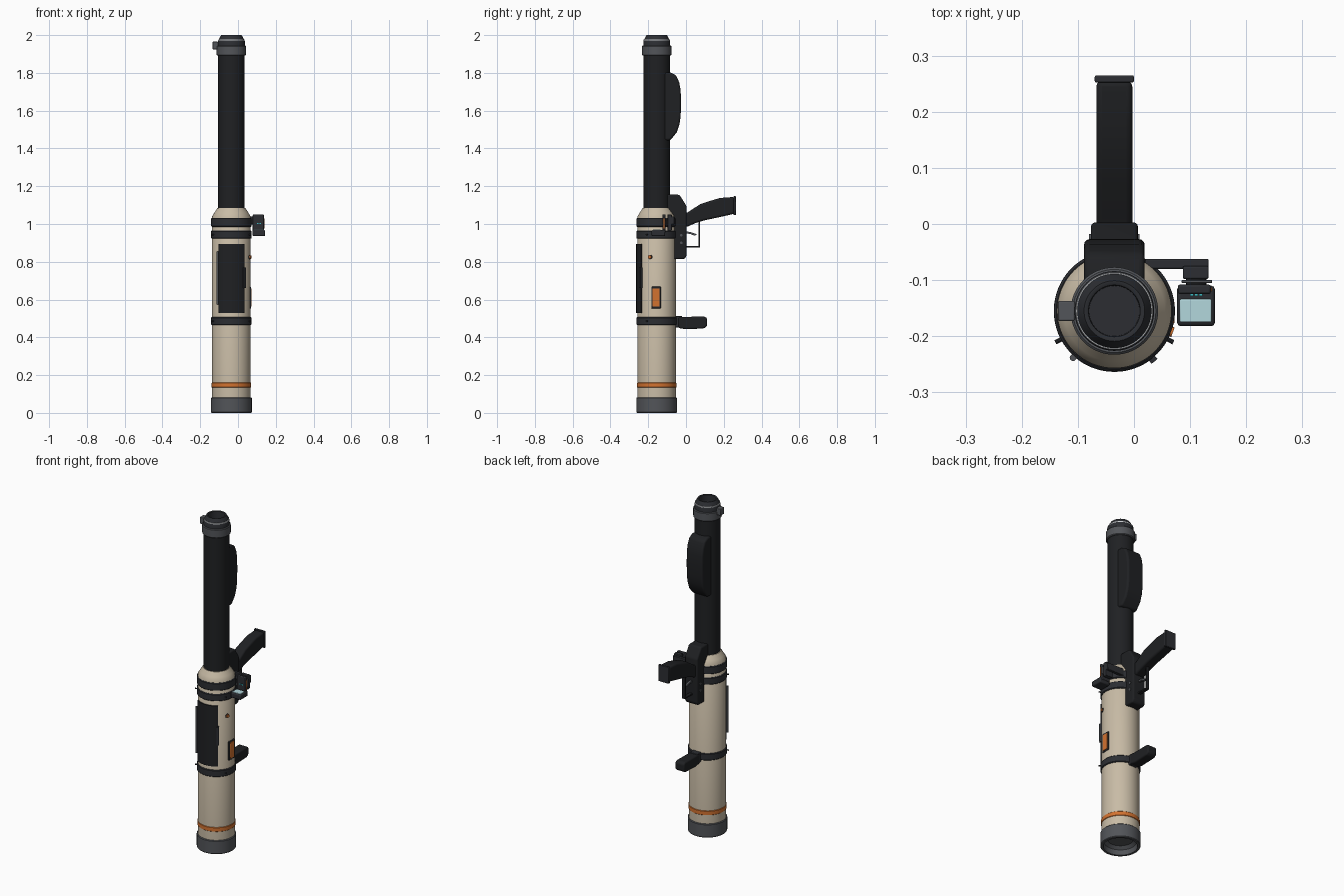
import bpy, bmesh
from math import sin, cos, pi, radians

if "Cube" in bpy.data.objects:
    bpy.data.objects.remove(bpy.data.objects["Cube"])

CX, CY = -0.035, -0.155      # tube axis


def mat(name, r, g, b):
    m = bpy.data.materials.new(name)
    m.diffuse_color = (r, g, b, 1)
    m.use_nodes = True
    m.node_tree.nodes["Principled BSDF"].inputs["Base Color"].default_value = m.diffuse_color
    return m


BEIGE = mat("beige", 0.58, 0.50, 0.38)
BLACK = mat("black", 0.014, 0.015, 0.017)
DARK = mat("dark", 0.025, 0.027, 0.032)
GREY = mat("grey", 0.085, 0.09, 0.1)
LIGHT = mat("light", 0.6, 0.62, 0.64)
ORANGE = mat("orange", 0.65, 0.17, 0.03)
GLASS = mat("glass", 0.45, 0.68, 0.72)
CYAN = mat("cyan", 0.05, 0.5, 0.55)


def make(name, verts, faces, material, bevel=0.0, segs=2):
    me = bpy.data.meshes.new(name)
    me.from_pydata(verts, [], faces)
    bm = bmesh.new()
    bm.from_mesh(me)
    bmesh.ops.remove_doubles(bm, verts=bm.verts, dist=1e-6)
    bmesh.ops.recalc_face_normals(bm, faces=bm.faces)
    bm.to_mesh(me)
    bm.free()
    me.materials.append(material)
    ob = bpy.data.objects.new(name, me)
    bpy.context.collection.objects.link(ob)
    bpy.ops.object.select_all(action='DESELECT')
    ob.select_set(True)
    bpy.context.view_layer.objects.active = ob
    bpy.ops.object.shade_smooth_by_angle(angle=radians(35))
    if bevel:
        b = ob.modifiers.new("bevel", 'BEVEL')
        b.width, b.segments, b.limit_method = bevel, segs, 'ANGLE'
    return ob


def lathe(name, prof, material, closed=False, n=64):
    """Turn (radius, z) points about the tube axis."""
    m = len(prof)
    verts = [(CX + r * cos(2 * pi * i / n), CY + r * sin(2 * pi * i / n), z)
             for i in range(n) for r, z in prof]
    faces = []
    for i in range(n):
        k = (i + 1) % n
        for j in range(m if closed else m - 1):
            l = (j + 1) % m
            f = [i * m + j, k * m + j, k * m + l, i * m + l]
            if prof[j][0] == 0:
                f = f[1:]
            elif prof[l][0] == 0:
                f = f[:3]
            faces.append(f)
    return make(name, verts, faces, material)


def ring(name, r0, r1, z0, z1, material, c=0.004):
    return lathe(name, [(r0, z0), (r1 - c, z0), (r1, z0 + c), (r1, z1 - c),
                        (r1 - c, z1), (r0, z1)], material, True)


def prism(name, poly, x0, x1, material, bevel=0.0, segs=2):
    """Extrude a (y, z) outline along x."""
    n = len(poly)
    verts = [(x, y, z) for x in (x0, x1) for y, z in poly]
    faces = [list(range(n)), list(range(n, 2 * n))]
    faces += [[i, (i + 1) % n, n + (i + 1) % n, n + i] for i in range(n)]
    return make(name, verts, faces, material, bevel, segs)


def box(name, x0, x1, y0, y1, z0, z1, material, bevel=0.003):
    return prism(name, [(y0, z0), (y1, z0), (y1, z1), (y0, z1)], x0, x1, material, bevel)


def patch(name, a0, a1, r0, r1, z0, z1, material, n=20):
    """Curved plate around the tube; angles in degrees from the front."""
    verts, faces = [], []
    for i in range(n + 1):
        a = radians(a0 + (a1 - a0) * i / n)
        verts += [(CX + r * sin(a), CY - r * cos(a), z)
                  for r, z in ((r0, z0), (r1, z0), (r1, z1), (r0, z1))]
    for i in range(n):
        faces += [[4 * i + j, 4 * i + 4 + j, 4 * i + 4 + (j + 1) % 4, 4 * i + (j + 1) % 4]
                  for j in range(4)]
    faces += [[0, 1, 2, 3], [4 * n + j for j in range(4)]]
    return make(name, verts, faces, material)


def rod(name, start, end, r, material, n=20):
    """Cylinder between two points."""
    from mathutils import Vector
    a, b = Vector(start), Vector(end)
    q = (b - a).to_track_quat('Z', 'Y')
    verts = [p + q @ Vector((r * cos(2 * pi * i / n), r * sin(2 * pi * i / n), 0))
             for p in (a, b) for i in range(n)]
    faces = [list(range(n)), list(range(n, 2 * n))]
    faces += [[i, (i + 1) % n, n + (i + 1) % n, n + i] for i in range(n)]
    return make(name, verts, faces, material)


def polar(a, r, z):
    return (CX + r * sin(radians(a)), CY - r * cos(radians(a)), z)


# main tube with hollow rear cap
lathe("rear_cap", [(0, 0.045), (0.07, 0.045), (0.088, 0.03), (0.092, 0), (0.105, 0),
                   (0.108, 0.004), (0.108, 0.078), (0.104, 0.082), (0, 0.082)], GREY)
lathe("main_tube", [(0, 0.08), (0.102, 0.08), (0.102, 1.04), (0.09, 1.06),
                    (0.074, 1.085), (0, 1.085)], BEIGE)
ring("orange_band", 0.095, 0.1045, 0.132, 0.162, ORANGE)
for i, (z0, z1) in enumerate([(0.465, 0.507), (0.922, 0.965), (0.985, 1.032)]):
    ring(f"clamp_band_{i}", 0.095, 0.1075, z0, z1, DARK)

# front barrel and muzzle
lathe("barrel", [(0, 1.07), (0.07, 1.07), (0.07, 1.9), (0, 1.9)], BLACK)
ring("muzzle_collar", 0.05, 0.078, 1.892, 1.945, GREY)
lathe("muzzle", [(0, 1.955), (0.045, 1.955), (0.046, 1.998), (0.049, 2.0), (0.054, 2.0),
                 (0.058, 1.994), (0.069, 1.972), (0.071, 1.968), (0.071, 1.94), (0, 1.94)], DARK)
ring("muzzle_trim_ring", 0.062, 0.069, 1.971, 1.978, LIGHT, 0.001)
box("muzzle_latch", -0.135, -0.105, -0.173, -0.137, 1.925, 1.965, GREY)

# curved front panel, hinge and latch
patch("front_panel", -39, 39, 0.095, 0.1085, 0.53, 0.895, BLACK)
rod("panel_hinge", polar(-41.5, 0.111, 0.575), polar(-41.5, 0.111, 0.855), 0.006, GREY)
patch("panel_latch", 35, 42, 0.1, 0.115, 0.66, 0.77, DARK, 4)

# small lugs on clamp bands
for z in (0.486, 0.944):
    for s in (-1, 1):
        rod("band_lug", polar(62 * s, 0.104, z), polar(62 * s, 0.119, z), 0.004, DARK, 10)

# side window and button
box("window_frame", 0.05, 0.07, -0.183, -0.133, 0.553, 0.668, DARK)
box("window_pane", 0.055, 0.072, -0.177, -0.139, 0.562, 0.659, ORANGE, 0.001)
rod("button_collar", polar(70, 0.098, 0.825), polar(70, 0.105, 0.825), 0.012, DARK)
rod("button", polar(70, 0.1, 0.825), polar(70, 0.111, 0.825), 0.009, ORANGE)

# shoulder pad
prism("shoulder_pad", [(-0.12, 1.443), (-0.083, 1.443), (-0.049, 1.485), (-0.034, 1.53),
                       (-0.028, 1.575), (-0.027, 1.64), (-0.028, 1.705), (-0.036, 1.75),
                       (-0.053, 1.788), (-0.083, 1.803), (-0.12, 1.803)],
      CX - 0.054, CX + 0.054, BLACK, 0.01, 3)

# trigger housing, grip, guard and trigger
prism("trigger_housing", [(-0.105, 0.815), (-0.008, 0.815), (0.003, 0.83), (0.003, 1.095),
                          (-0.035, 1.155), (-0.105, 1.155)],
      CX - 0.042, CX + 0.042, BLACK, 0.008, 3)
prism("pistol_grip", [(-0.02, 0.985), (0.01, 0.987), (0.05, 1.005), (0.1, 1.02), (0.18, 1.037),
                      (0.255, 1.054), (0.255, 1.143), (0.18, 1.138), (0.13, 1.123),
                      (0.075, 1.105), (0.01, 1.062), (-0.02, 1.05)],
      CX - 0.032, CX + 0.032, BLACK, 0.01, 3)
box("grip_end_cap", CX - 0.035, CX + 0.035, 0.252, 0.265, 1.047, 1.147, DARK)
box("guard_bottom", CX - 0.01, CX + 0.01, -0.01, 0.074, 0.875, 0.884, BLACK, 0.002)
box("guard_front", CX - 0.01, CX + 0.01, 0.065, 0.074, 0.875, 1.015, BLACK, 0.002)
prism("trigger", [(-0.01, 0.95), (0.02, 0.948), (0.045, 0.938), (0.058, 0.945),
                  (0.045, 0.95), (0.02, 0.958), (-0.01, 0.962)],
      CX - 0.006, CX + 0.006, GREY)
for z in (0.9, 0.94):
    rod("housing_pin", (CX - 0.045, -0.025, z), (CX + 0.045, -0.025, z), 0.007, GREY)

# front hand grip
box("foregrip_neck", CX - 0.025, CX + 0.025, -0.07, -0.02, 0.452, 0.512, DARK)
prism("foregrip", [(-0.04, 0.449), (0.0, 0.443), (0.095, 0.447), (0.112, 0.46),
                   (0.112, 0.5), (0.1, 0.51), (-0.04, 0.508)],
      CX - 0.03, CX + 0.03, BLACK, 0.01, 3)

# side sight on its arm
box("sight_arm", 0.02, 0.133, -0.08, -0.062, 0.998, 1.04, DARK)
box("sight_bracket", 0.087, 0.133, -0.098, -0.075, 0.965, 1.05, DARK)
rod("sight_swivel", (0.111, -0.12, 1.005), (0.111, -0.09, 1.005), 0.018, BLACK)
box("sight_swivel_plate", 0.085, 0.139, -0.105, -0.1, 0.985, 1.03, GREY, 0.001)
box("sight_hood", 0.078, 0.137, -0.125, -0.108, 0.955, 1.05, DARK, 0.004)
box("sight_base", 0.077, 0.144, -0.182, -0.11, 0.936, 0.968, DARK, 0.006)
box("sight_glass", 0.082, 0.138, -0.175, -0.134, 0.96, 0.971, GLASS, 0.002)
box("sight_marker", 0.134, 0.139, -0.12, -0.113, 0.975, 1.03, ORANGE, 0.001)
for i in range(3):
    x = 0.1 + i * 0.008
    box("sight_light", x, x + 0.006, -0.128, -0.121, 1.0, 1.006, CYAN, 0)
